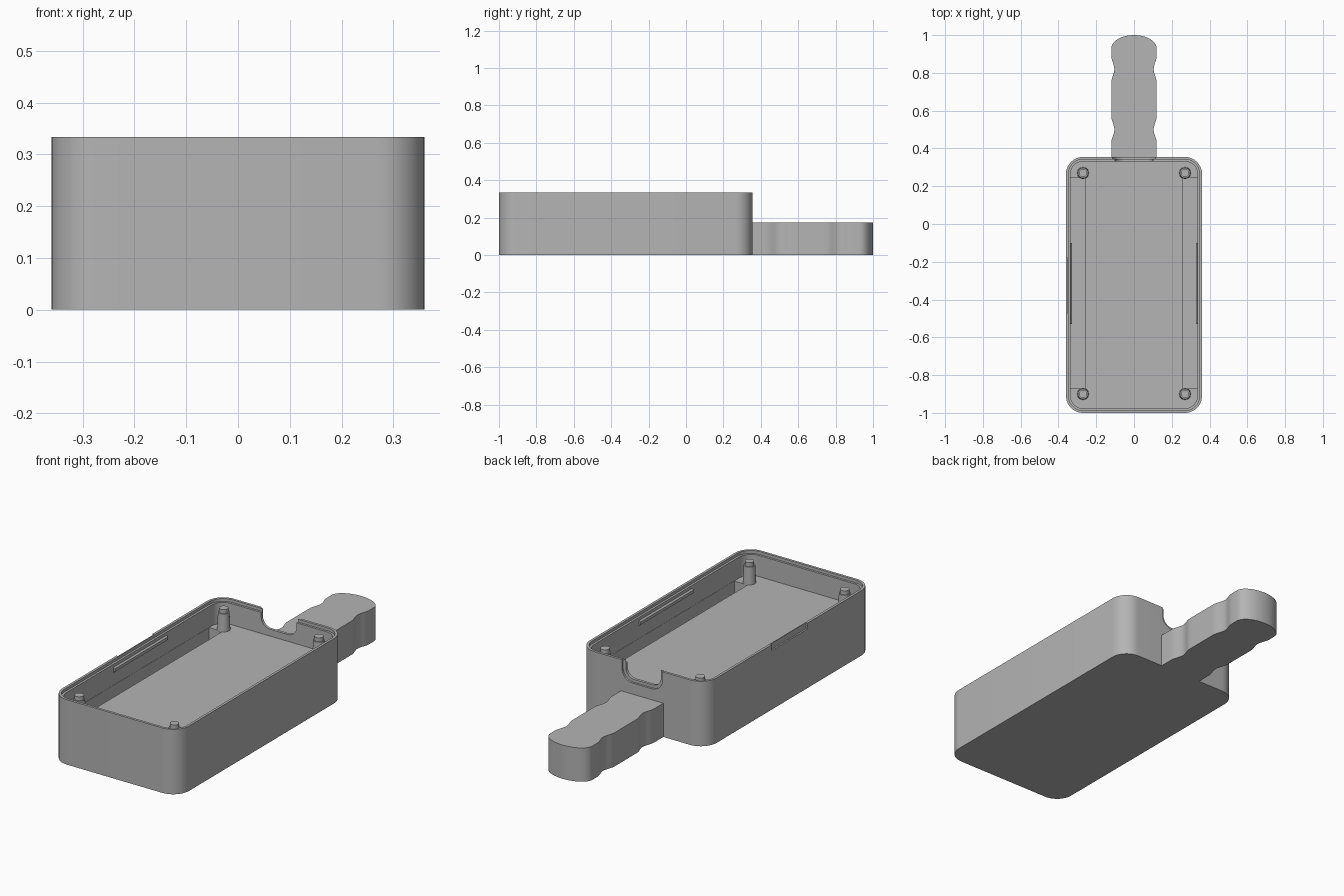
import bpy, bmesh
from math import sin, cos, pi

cube = bpy.data.objects.get("Cube")
if cube:
    bpy.data.objects.remove(cube, do_unlink=True)

grey = bpy.data.materials.new("grey plastic")
grey.use_nodes = True
COLOUR = (0.46, 0.46, 0.46, 1)
grey.diffuse_color = COLOUR
grey.node_tree.nodes["Principled BSDF"].inputs["Base Color"].default_value = COLOUR


def prism(name, outline, low, high, axis="z"):
    """Extrude a closed 2D outline along z, or along y with the outline in x, z."""
    def place(p, h):
        return (p[0], p[1], h) if axis == "z" else (p[0], h, p[1])
    bm = bmesh.new()
    a = [bm.verts.new(place(p, low)) for p in outline]
    b = [bm.verts.new(place(p, high)) for p in outline]
    bm.faces.new(a)
    bm.faces.new(b)
    for i in range(len(a)):
        j = (i + 1) % len(a)
        bm.faces.new((a[i], a[j], b[j], b[i]))
    bmesh.ops.recalc_face_normals(bm, faces=bm.faces)
    mesh = bpy.data.meshes.new(name)
    bm.to_mesh(mesh)
    bm.free()
    mesh.materials.append(grey)
    ob = bpy.data.objects.new(name, mesh)
    bpy.context.collection.objects.link(ob)
    return ob


def rounded(x0, x1, y0, y1, r, steps=10):
    corners = [(x1 - r, y1 - r), (x0 + r, y1 - r), (x0 + r, y0 + r), (x1 - r, y0 + r)]
    return [(cx + r * cos(a), cy + r * sin(a))
            for k, (cx, cy) in enumerate(corners)
            for a in [(k + i / steps) * pi / 2 for i in range(steps + 1)]]


def rect(x0, x1, y0, y1):
    return [(x0, y0), (x1, y0), (x1, y1), (x0, y1)]


def activate(ob):
    bpy.ops.object.select_all(action="DESELECT")
    ob.select_set(True)
    bpy.context.view_layer.objects.active = ob


def cut(ob, cutter):
    mod = ob.modifiers.new("cut", "BOOLEAN")
    mod.operation = "DIFFERENCE"
    mod.solver = "EXACT"
    mod.object = cutter
    activate(ob)
    bpy.ops.object.modifier_apply(modifier=mod.name)
    bpy.data.objects.remove(cutter, do_unlink=True)


def smooth(ob):
    activate(ob)
    bpy.ops.object.shade_smooth_by_angle(angle=pi / 6)


HALF, FRONT, BACK, TOP, FLOOR = 0.36, -1.0, 0.355, 0.333, 0.21


def inset(d):
    return rounded(-HALF + d, HALF - d, FRONT + d, BACK - d, 0.09 - d)


# Case: cavity, lid ledge and side channels
case = prism("case", inset(0), 0, TOP)
cut(case, prism("cavity_cutter", inset(0.024), FLOOR, 0.5))
cut(case, prism("ledge_cutter", inset(0.013), 0.318, 0.5))
for s in (-1, 1):
    x0, x1 = sorted((s * 0.26, s * 0.335))
    cut(case, prism("channel_cutter", rect(x0, x1, -0.87, 0.245), 0.06, 0.3))

# Rounded cable notch in the back wall, with an outer rebate
cut(case, prism("notch_cutter", rounded(-0.1, 0.1, 0.245, 0.6, 0.05), 0.3, 0.5, "y"))
cut(case, prism("rebate_cutter", rounded(-0.115, 0.115, 0.23, 0.6, 0.06), 0.345, 0.5, "y"))

# Pry slot in the outer rim
cut(case, prism("slot_cutter", rect(-0.5, -0.352, -0.47, -0.18), 0.303, 0.5))
smooth(case)

# Grip with two finger waists and a domed end
def half_width(y):
    w = 0.12
    for c in (0.5, 0.82):
        if abs(y - c) < 0.07:
            w -= 0.016 * cos(pi / 2 * (y - c) / 0.07) ** 2
    return w

side = [(half_width(y), y) for y in [0.345 + 0.0148 * i for i in range(40)]]
end = [(0.12 * cos(a), 0.93 + 0.07 * sin(a)) for a in [pi / 2 * i / 12 for i in range(13)]]
right = side + end
grip = prism("grip", right + [(-x, y) for x, y in reversed(right[:-1])], 0, 0.173)
smooth(grip)

# Corner bosses with a narrower pin on top
for x, sx in ((-0.27, "right"), (0.27, "left")):
    for y, sy in ((-0.9, "front"), (0.27, "back")):
        for part, r1, r2, z0, z1 in (("boss", 0.031, 0.027, FLOOR - 0.005, 0.3),
                                     ("pin", 0.022, 0.022, 0.295, 0.32)):
            bpy.ops.mesh.primitive_cone_add(vertices=28, radius1=r1, radius2=r2,
                                            depth=z1 - z0, location=(x, y, (z0 + z1) / 2))
            ob = bpy.context.object
            ob.name = f"{sy}_{sx}_{part}"
            ob.data.materials.append(grey)
            smooth(ob)

# Snap ridges inside the long walls
for s, label in ((-1, "right"), (1, "left")):
    profile = [(s * 0.34, 0.272), (s * 0.328, 0.281), (s * 0.328, 0.296), (s * 0.34, 0.305)]
    prism(f"{label}_snap_ridge", profile, -0.53, -0.1, "y")
